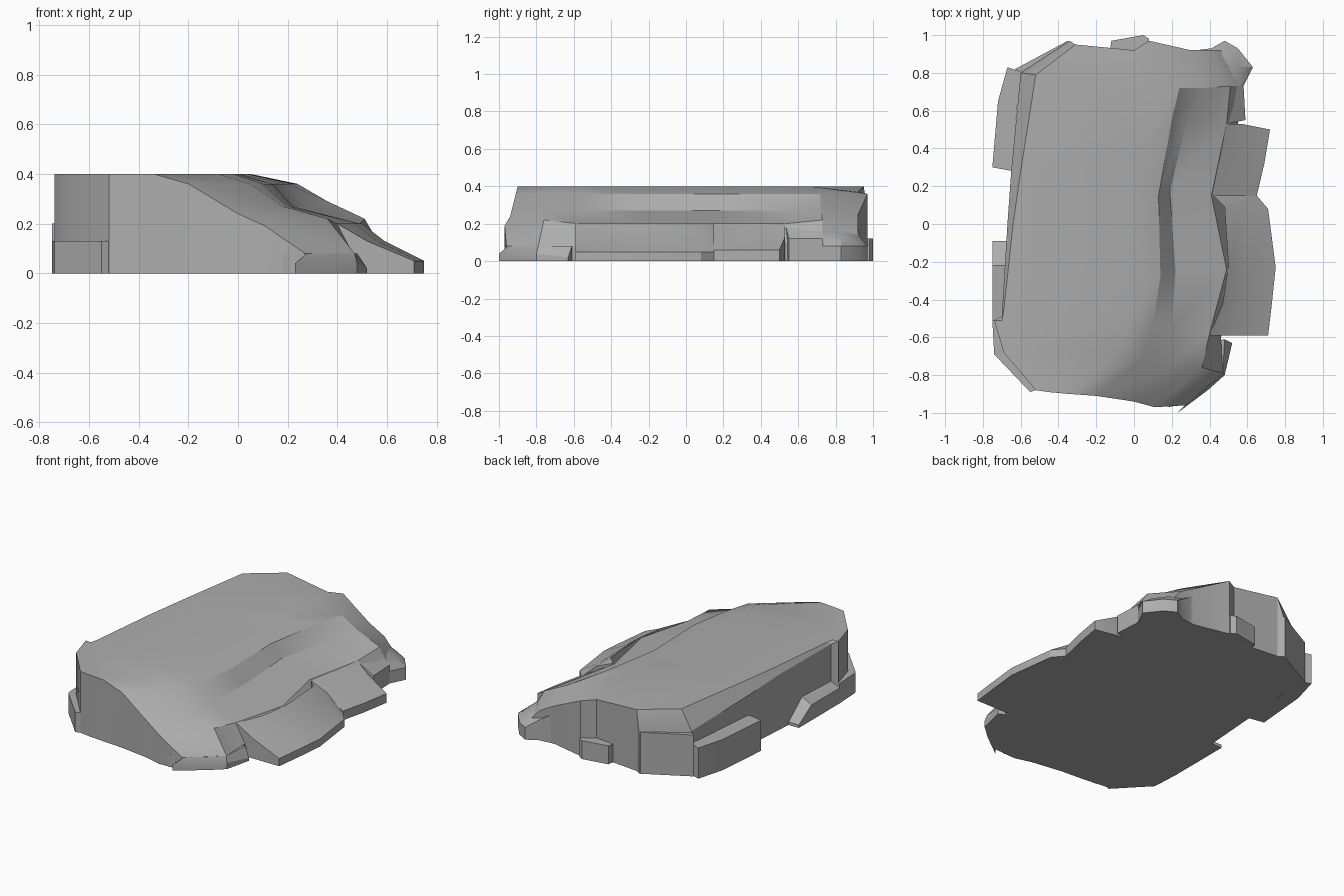
import bpy
import bmesh
import math

default_cube = bpy.data.objects.get("Cube")
if default_cube:
    bpy.data.objects.remove(default_cube, do_unlink=True)

# Single stone colour
stone = bpy.data.materials.new("stone grey")
stone.use_nodes = True
stone.diffuse_color = (0.42, 0.42, 0.42, 1)
stone.node_tree.nodes["Principled BSDF"].inputs["Base Color"].default_value = stone.diffuse_color


def contour(height, *points):
    """Contour line in hundredths; a third value overrides the shared height."""
    return [(p[0] / 100, p[1] / 100, (p[2] if len(p) > 2 else height) / 100)
            for p in points]


def terrace(name, *contours):
    """Skin neighbouring contours, then drop the rim to a flat base."""
    bm = bmesh.new()
    grid = [[bm.verts.new(p) for p in line] for line in contours]
    for inner, outer in zip(grid, grid[1:]):
        for i in range(len(inner) - 1):
            bm.faces.new((inner[i], outer[i], outer[i + 1], inner[i + 1]))
    # Walk once around the rim
    rim = list(grid[0])
    rim += [line[-1] for line in grid[1:-1]]
    rim += list(reversed(grid[-1]))
    rim += [line[0] for line in reversed(grid[1:-1])]
    floor = [bm.verts.new((v.co.x, v.co.y, 0)) for v in rim]
    for i in range(len(rim)):
        j = (i + 1) % len(rim)
        bm.faces.new((rim[i], rim[j], floor[j], floor[i]))
    bm.faces.new(floor)
    bmesh.ops.recalc_face_normals(bm, faces=bm.faces)
    mesh = bpy.data.meshes.new(name)
    bm.to_mesh(mesh)
    bm.free()
    mesh.materials.append(stone)
    rock = bpy.data.objects.new(name, mesh)
    bpy.context.collection.objects.link(rock)
    bpy.ops.object.select_all(action="DESELECT")
    rock.select_set(True)
    bpy.context.view_layer.objects.active = rock
    bpy.ops.object.shade_smooth_by_angle(angle=math.radians(28))
    return rock


# Main slab: contours run from front to back, wall side first
wall_edge = contour(40, (-52, -88), (-69, -68), (-74, -51), (-70, -49, 38),
                    (-67, 0, 36), (-65, 28, 33), (-60, 80, 28), (-34, 97, 27))
plateau_rim = contour(40, (-45, -89), (-66, -66), (-70, -51), (-69, -46),
                      (-64, 0), (-60, 28), (-52, 79), (-31, 95))
plateau_edge = contour(40, (-34, -90), (-8, -68), (-2, -50), (0, -28),
                       (0, 12), (3, 40), (5, 66), (0, 92, 37))
step_top = contour(36, (-20, -91), (5, -71), (10, -54), (14, -28),
                   (13, 15), (20, 55), (24, 72), (8, 97))
step_foot = contour(27, (0, -94, 24), (18, -76), (20, -54), (22, -25),
                    (19, 17), (28, 56), (36, 72, 29), (30, 92, 25))
shelf_edge = contour(20, (11, -97, 19), (36, -76, 22), (40, -58), (49, -24),
                     (41, 15), (49, 53), (51, 73, 22), (41, 92, 19))
skirt = contour(10, (27, -96, 8), (47, -79, 8), (46, -60, 8), (58, -25),
                (47, 15), (55, 53), (58, 73), (49, 92))
terrace("main_slab", wall_edge, plateau_rim, plateau_edge, step_top,
        step_foot, shelf_edge, skirt)

# Low tongues spreading from the shelf
terrace("middle_tongue",
        contour(20, (40, -59), (47, -42), (50, -22), (48, 9), (42, 15)),
        contour(13, (52, -59), (56, -42), (59, -22), (58, 9), (54, 15, 15)),
        contour(5, (71, -59), (73, -42), (75, -23), (71, 8), (65, 15)))
terrace("rear_tongue",
        contour(20, (40, 15), (44, 32), (49, 53)),
        contour(13, (53, 15), (56, 32), (57, 53)),
        contour(6, (65, 15), (69, 32), (72, 50)))
terrace("rear_corner_stone",
        contour(18, (50, 72), (47, 80), (40, 88), (33, 92)),
        contour(13, (57, 73), (55, 83), (49, 91), (41, 93)),
        contour(8, (58, 73), (63, 83), (55, 93), (48, 97)))
terrace("rear_gap_stone",
        contour(20, (48, 53), (51, 73)),
        contour(12, (59, 55), (58, 73)))
terrace("front_corner_stone",
        contour(8, (18, -97), (30, -90), (42, -76), (43, -62)),
        contour(8, (28, -95), (38, -87), (47, -79), (48, -61)),
        contour(4, (23, -100), (39, -88), (48, -80), (52, -63, 2)))

# Ledges along the steep wall and the back
terrace("rear_wall_ledge",
        contour(20, (-58, 80), (-62, 62), (-64, 28)),
        contour(20, (-67, 83), (-72, 65), (-75, 30)))
terrace("rear_corner_ledge",
        contour(27, (-29, 92), (-56, 78)),
        contour(27, (-35, 97), (-63, 82)))
terrace("wall_wedge",
        contour(14, (-67, -9, 2), (-68, -22), (-70, -51)),
        contour(10, (-75, -9, 2), (-75, -22), (-75, -51)))
terrace("front_wall_ledge",
        contour(13, (-50, -87), (-67, -67), (-70, -50)),
        contour(13, (-55, -89), (-74, -69), (-75, -51)))
terrace("back_ledge",
        contour(12, (-13, 90), (2, 92), (8, 95)),
        contour(12, (-12, 97), (5, 100), (8, 98)))
